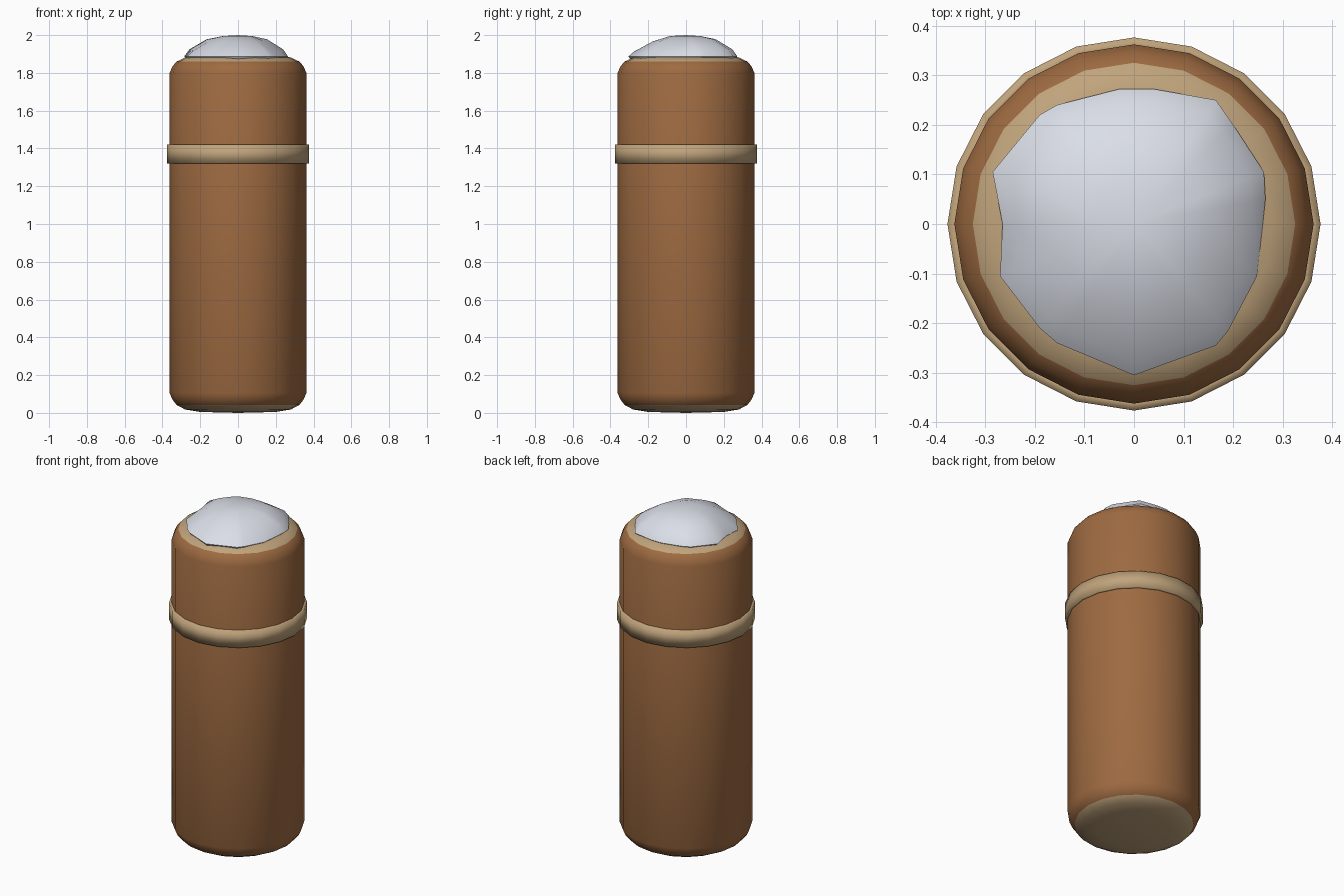
import bpy, bmesh, math

if "Cube" in bpy.data.objects:
    bpy.data.objects.remove(bpy.data.objects["Cube"])

def mat(name, col):
    m = bpy.data.materials.new(name)
    m.diffuse_color = (*col, 1)
    m.use_nodes = True
    m.node_tree.nodes["Principled BSDF"].inputs["Base Color"].default_value = m.diffuse_color
    return m

bark = mat("brown bark", (0.34, 0.145, 0.053))
tan = mat("pale tan", (0.53, 0.37, 0.20))
white = mat("snow white", (0.72, 0.75, 0.82))

def loft(name, rings, mats, top=None, bottom=None, closed=False, angle=60):
    """Skin a list of point rings, optionally closing with apex points."""
    bm = bmesh.new()
    vs = [[bm.verts.new(p) for p in ring] for ring in rings]
    n = len(vs[0])
    pairs = list(zip(vs, vs[1:])) + ([(vs[-1], vs[0])] if closed else [])
    for a, b in pairs:
        for i in range(n):
            j = (i + 1) % n
            bm.faces.new((a[i], a[j], b[j], b[i]))
    for tip, ring in ((top, vs[-1]), (bottom, vs[0])):
        if tip is not None:
            t = bm.verts.new((0, 0, tip))
            for i in range(n):
                bm.faces.new((ring[i], ring[(i + 1) % n], t))
    bmesh.ops.recalc_face_normals(bm, faces=bm.faces)
    me = bpy.data.meshes.new(name)
    bm.to_mesh(me)
    bm.free()
    for m in mats:
        me.materials.append(m)
    ob = bpy.data.objects.new(name, me)
    bpy.context.collection.objects.link(ob)
    bpy.ops.object.select_all(action='DESELECT')
    ob.select_set(True)
    bpy.context.view_layer.objects.active = ob
    bpy.ops.object.shade_smooth_by_angle(angle=math.radians(angle))
    return ob

def circle(r, z, n=20):
    return [(r * math.cos(2 * math.pi * i / n), r * math.sin(2 * math.pi * i / n), z)
            for i in range(n)]

# post with rounded ends; cut wood shows on both ends
profile = [(0.20, 0.005), (0.28, 0.018), (0.325, 0.042), (0.347, 0.07), (0.362, 0.105),
           (0.362, 1.80), (0.347, 1.835), (0.325, 1.86), (0.28, 1.882), (0.20, 1.89)]
post = loft("post", [circle(r, z) for r, z in profile], [bark, tan], top=1.89, bottom=0.0)
for p in post.data.polygons:
    if p.center.z < 0.04 or p.center.z > 1.862:
        p.material_index = 1

# band around the post
loft("band", [circle(r, z) for r, z in
              ((0.35, 1.32), (0.376, 1.32), (0.376, 1.42), (0.35, 1.42))],
     [tan], closed=True, angle=100)

# snow cap with an uneven rim
rim = [(0.265, 0.05), (0.262, 0.105), (0.20, 0.20), (0.165, 0.25), (0.04, 0.272),
       (-0.03, 0.272), (-0.155, 0.24), (-0.19, 0.22), (-0.285, 0.105), (-0.265, 0.0),
       (-0.27, -0.105), (-0.19, -0.21), (-0.155, -0.24), (0, -0.305), (0.165, -0.245),
       (0.19, -0.215), (0.248, -0.105)]
levels = [(0.92, 1.865), (1.0, 1.887), (0.9, 1.925), (0.58, 1.978), (0.28, 1.995)]
loft("snow_cap", [[(x * s, y * s, z - (0.012 if y < -0.1 and 0.5 < s < 0.95 else 0))
                   for x, y in rim] for s, z in levels], [white], top=2.0)
